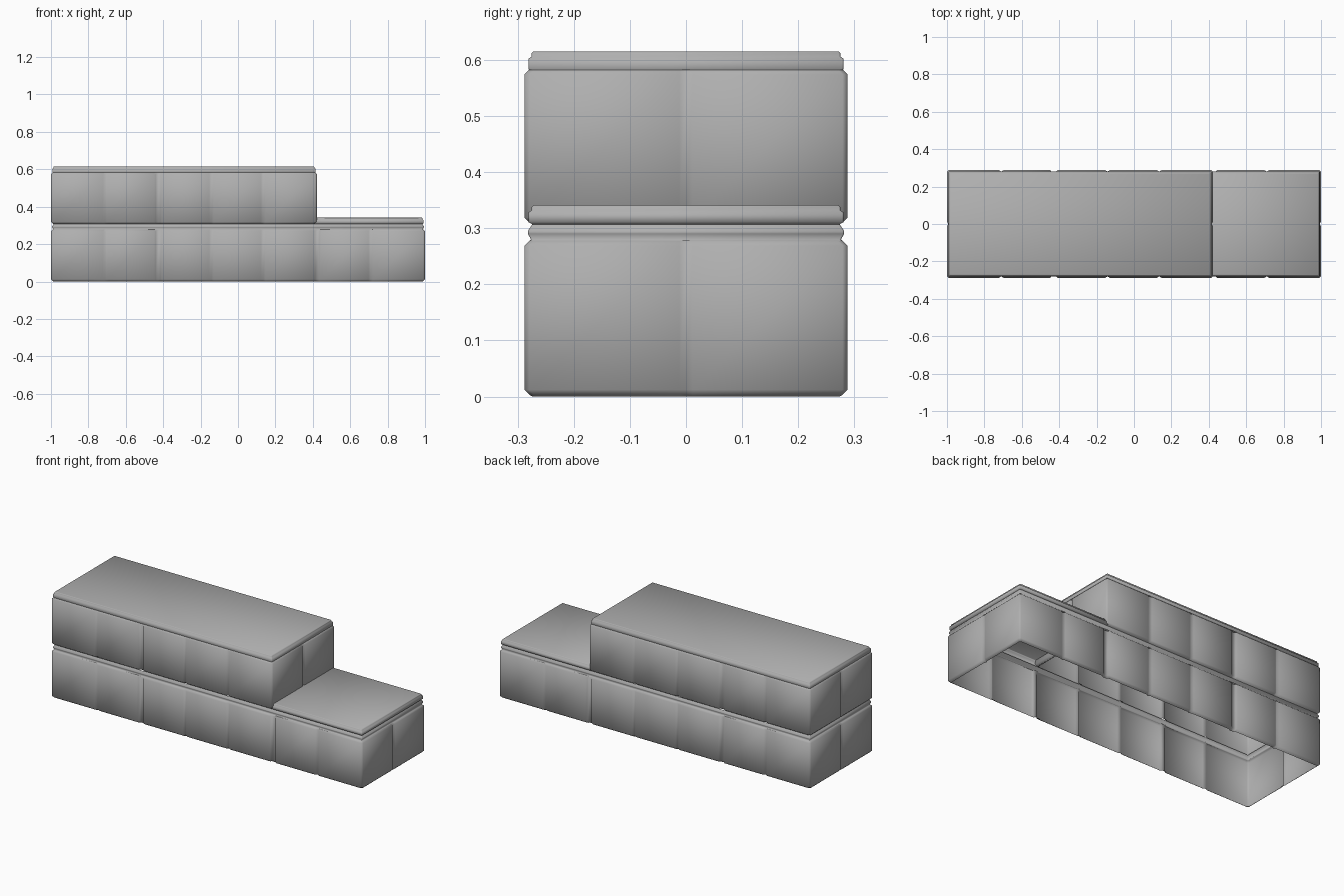
import bpy, bmesh

if "Cube" in bpy.data.objects:
    bpy.data.objects.remove(bpy.data.objects["Cube"])

HY = 0.288
SEAMS_X = [(-0.71, 0), (-0.428, 0.013), (-0.142, 0), (0.135, 0), (0.424, 0.013), (0.71, 0)]
SEAMS_Y = [(0.0, 0)]

# Dark grey stone
stone = bpy.data.materials.new("stone")
stone.diffuse_color = (0.43, 0.43, 0.43, 1)
stone.use_nodes = True
stone.node_tree.nodes["Principled BSDF"].inputs["Base Color"].default_value = stone.diffuse_color


def side(half, seams, ease=0.009, w=0.012, d=0.008):
    """One side along its length: (distance along, depth inward) with V or flat seams."""
    pts = [(-half + ease, 0)]
    for c, flat in seams:
        if flat:
            pts += [(c - flat - 0.007, 0), (c - flat, d), (c + flat, d), (c + flat + 0.007, 0)]
        else:
            pts += [(c - w, 0), (c, d), (c + w, 0)]
    return pts + [(half - ease, 0)]


def outline(hx, hy, sx, sy, ease):
    """Closed counter-clockwise plan outline with eased corners."""
    sx_pts, sy_pts = side(hx, sx, ease), side(hy, sy, ease)
    return ([(u, -hy + v) for u, v in sx_pts] + [(hx - v, u) for u, v in sy_pts]
            + [(u, hy - v) for u, v in reversed(sx_pts)]
            + [(-hx + v, u) for u, v in reversed(sy_pts)])


def shell(name, x0, x1, profile, seams=False, cap=False):
    """Loft a plan outline through (inset, z) steps; open below."""
    cx, hx = (x0 + x1) / 2, (x1 - x0) / 2
    sx = [(c - cx, f) for c, f in SEAMS_X if x0 + 0.05 < c < x1 - 0.05] if seams else []
    plan = outline(hx, HY, sx, SEAMS_Y if seams else [], 0.009 if seams else 0.003)
    bm = bmesh.new()
    rings = []
    for inset, z in profile:
        kx, ky = 1 - inset / hx, 1 - inset / HY
        rings.append([bm.verts.new((cx + x * kx, y * ky, z)) for x, y in plan])
    n = len(plan)
    for a, b in zip(rings, rings[1:]):
        for i in range(n):
            j = (i + 1) % n
            bm.faces.new((a[i], a[j], b[j], b[i]))
    if cap:
        bm.faces.new(rings[-1])
    for f in bm.faces:
        f.smooth = True
    mesh = bpy.data.meshes.new(name)
    bm.to_mesh(mesh)
    bm.free()
    mesh.materials.append(stone)
    ob = bpy.data.objects.new(name, mesh)
    bpy.context.collection.objects.link(ob)
    return ob


def wall(z0, z1):
    return [(0.014, z0), (0.009, z0 + 0.003), (0, z0 + 0.012), (0, z1 - 0.008), (0.008, z1)]


# Panelled walls of both tiers
shell("lower_wall", -1, 1, wall(0, 0.277), seams=True)
shell("upper_wall", -1, 0.422, wall(0.307, 0.582), seams=True)

# Continuous moulding between the tiers
shell("middle_moulding", -1, 1,
      [(0.008, 0.277), (0.012, 0.28), (0.006, 0.29), (0.006, 0.295), (0.014, 0.307)])

# Capping slab over the exposed step
shell("step_cap", 0.40, 1,
      [(0.014, 0.307), (0.007, 0.311), (0.007, 0.328), (0.013, 0.332), (0.013, 0.338), (0.016, 0.341)],
      cap=True)

# Capping slab over the upper tier
shell("top_cap", -1, 0.422,
      [(0.008, 0.582), (0.007, 0.586), (0.007, 0.602), (0.013, 0.606), (0.013, 0.612), (0.016, 0.615)],
      cap=True)
